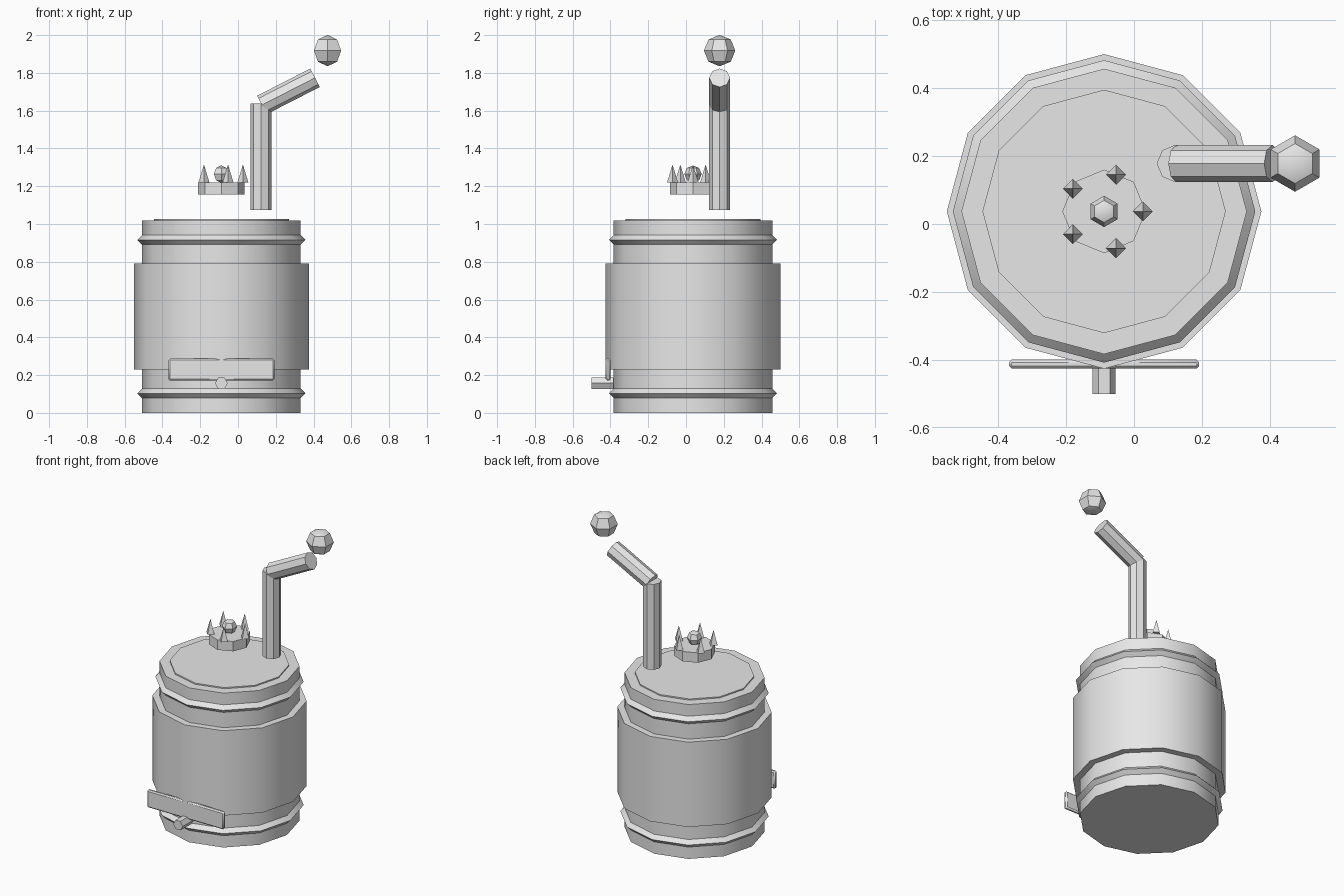
import bpy
import math
from mathutils import Vector

if "Cube" in bpy.data.objects:
    bpy.data.objects.remove(bpy.data.objects["Cube"], do_unlink=True)

grey = bpy.data.materials.new("plain_grey")
grey.use_nodes = True
grey.diffuse_color = (0.8, 0.8, 0.8, 1)
grey.node_tree.nodes["Principled BSDF"].inputs["Base Color"].default_value = (0.8, 0.8, 0.8, 1)

CX, CY = -0.088, 0.037     # barrel axis


def finish(name):
    """Name, colour and shade the newest object."""
    obj = bpy.context.object
    obj.name = name
    obj.data.materials.clear()
    obj.data.materials.append(grey)
    bpy.ops.object.shade_smooth_by_angle(angle=math.radians(32))
    return obj


def prism(name, sides, start, end, r1, r2=None, spin=0.0):
    """Cylinder or cone between two points, with a corner on the local x axis."""
    start, end = Vector(start), Vector(end)
    axis = end - start
    bpy.ops.mesh.primitive_cone_add(
        vertices=sides, radius1=r1, radius2=r1 if r2 is None else r2,
        depth=axis.length, location=(start + end) / 2)
    obj = bpy.context.object
    tilt = Vector((0, 0, 1)).rotation_difference(axis.normalized())
    obj.rotation_euler = tilt.to_euler()
    obj.rotation_euler.rotate_axis("Z", spin)
    return finish(name)


def upright(name, sides, x, y, low, high, r1, r2=None):
    return prism(name, sides, (x, y, low), (x, y, high), r1, r2)


def ball(name, x, y, z, radius):
    bpy.ops.mesh.primitive_uv_sphere_add(
        segments=6, ring_count=4, radius=radius, location=(x, y, z))
    obj = bpy.context.object
    # corners point along y
    obj.rotation_euler.z = math.radians(30) if max(
        abs(v.co.x) for v in obj.data.vertices) > radius * 0.95 else 0
    return finish(name)


# Barrel
upright("barrel", 12, CX, CY, 0, 1.018, 0.42)
upright("barrel_band", 12, CX, CY, 0.23, 0.79, 0.463)
upright("lid", 12, CX, CY, 1.0, 1.026, 0.358)
for name, z in (("lower_hoop", 0.103), ("upper_hoop", 0.916)):
    bpy.ops.mesh.primitive_torus_add(
        major_segments=12, minor_segments=4, major_radius=0.42,
        minor_radius=0.025, location=(CX, CY, z))
    finish(name)

# Crown ornament above the lid
upright("crown_base", 8, CX, CY, 1.155, 1.22, 0.123)
for i in range(5):
    a = math.tau * i / 5
    upright(f"crown_spike_{i + 1}", 4, CX + 0.114 * math.cos(a),
            CY + 0.114 * math.sin(a), 1.22, 1.315, 0.029, 0)
ball("crown_ball", CX, CY, 1.264, 0.046)

# Bent pipe and the ball at its end
upright("pipe_upright", 8, 0.122, 0.178, 1.075, 1.638, 0.055)
prism("pipe_arm", 8, (0.126, 0.178, 1.63), (0.408, 0.178, 1.774), 0.055)
ball("pipe_ball", 0.474, 0.178, 1.918, 0.083)

# Front plate with chamfered edges
bpy.ops.mesh.primitive_cube_add(size=1, location=(CX, -0.4125, 0.229))
plate = bpy.context.object
plate.scale = (0.56, 0.026, 0.116)
bpy.ops.object.transform_apply(location=False, rotation=False, scale=True)
bevel = plate.modifiers.new("chamfer", "BEVEL")
bevel.width = 0.008
bevel.segments = 1
finish("front_plate")

# Spigot
prism("spigot", 6, (CX, -0.385, 0.157), (CX, -0.5, 0.157), 0.034, spin=math.pi / 2)
